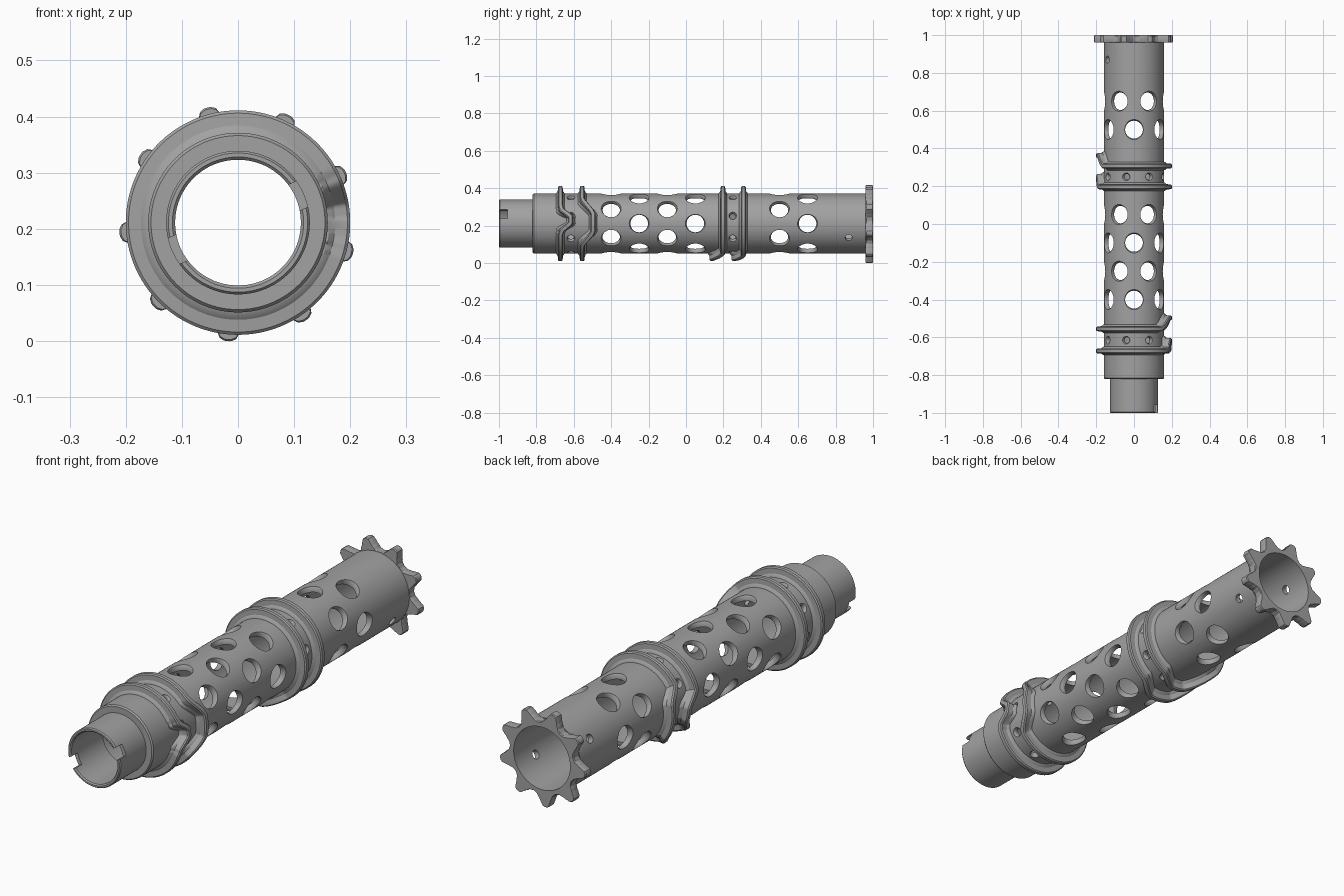
import bpy, bmesh, math
from mathutils import Matrix, Vector

AXIS_Z = 0.211
BORE = 0.137

if "Cube" in bpy.data.objects:
    bpy.data.objects.remove(bpy.data.objects["Cube"])

steel = bpy.data.materials.new("grey_steel")
steel.use_nodes = True
steel.diffuse_color = (0.36, 0.36, 0.36, 1)
steel.node_tree.nodes["Principled BSDF"].inputs["Base Color"].default_value = (0.36, 0.36, 0.36, 1)


def make(name, bm):
    bmesh.ops.recalc_face_normals(bm, faces=bm.faces)
    mesh = bpy.data.meshes.new(name)
    bm.to_mesh(mesh)
    bm.free()
    mesh.materials.append(steel)
    obj = bpy.data.objects.new(name, mesh)
    bpy.context.collection.objects.link(obj)
    return obj


def smooth(obj):
    bpy.ops.object.select_all(action="DESELECT")
    obj.select_set(True)
    bpy.context.view_layer.objects.active = obj
    bpy.ops.object.shade_smooth_by_angle(angle=math.radians(30))


def sweep(name, section, steps):
    """Sweep a closed (radius, y) section around the drum axis."""
    bm = bmesh.new()
    rings = []
    for i in range(steps):
        deg = 360 * i / steps
        c, s = math.cos(math.radians(deg)), math.sin(math.radians(deg))
        rings.append([bm.verts.new((r * c, y, AXIS_Z + r * s)) for r, y in section(deg)])
    n = len(rings[0])
    for i in range(steps):
        a, b = rings[i], rings[(i + 1) % steps]
        for j in range(n):
            k = (j + 1) % n
            bm.faces.new((a[j], a[k], b[k], b[j]))
    return make(name, bm)


def keyed(keys, x):
    """Eased interpolation between (position, value) keys."""
    if x <= keys[0][0]:
        return keys[0][1]
    for (x0, v0), (x1, v1) in zip(keys, keys[1:]):
        if x <= x1:
            t = (x - x0) / (x1 - x0)
            return v0 + (v1 - v0) * (0.5 * t + 0.5 * t * t * (3 - 2 * t))
    return keys[-1][1]


# Hollow drum with a narrower front sleeve
DRUM = [(0.117, -1), (0.124, -1), (0.128, -0.995), (0.128, -0.82),
        (0.155, -0.82), (0.16, -0.814), (0.16, 0.96), (BORE, 0.96),
        (BORE, -0.76), (0.112, -0.78), (0.112, -0.995)]
drum = sweep("drum_body", lambda deg: DRUM, 128)

# Cutters for the holes and sleeve notches
cut = bmesh.new()


def drill(y, deg, steps):
    """Add a radial plug whose (depth, radius) steps run outwards."""
    sides = 32
    a = math.radians(deg)
    out = Vector((math.cos(a), 0, math.sin(a)))
    side = Vector((-math.sin(a), 0, math.cos(a)))
    centre = Vector((0, y, AXIS_Z))
    rings = []
    for depth, rad in steps:
        ring = []
        for i in range(sides):
            t = math.tau * i / sides
            ring.append(cut.verts.new(centre + out * depth + side * rad * math.cos(t)
                                      + Vector((0, rad * math.sin(t), 0))))
        rings.append(ring)
    for p, q in zip(rings, rings[1:]):
        for i in range(sides):
            k = (i + 1) % sides
            cut.faces.new((p[i], p[k], q[k], q[i]))
    cut.faces.new(rings[0])
    cut.faces.new(rings[-1])


WIDE = [(0.12, 0.047), (0.148, 0.047), (0.168, 0.058)]
SMALL = [(0.11, 0.016), (0.152, 0.016), (0.168, 0.026)]
PIN = [(0.11, 0.019), (0.18, 0.019)]

# Staggered rows of large lightening holes
for y, start in ((-0.4, 30), (-0.25, 0), (-0.1, 30), (0.05, 0), (0.5, 30), (0.65, 0)):
    for k in range(6):
        drill(y, start + 60 * k, WIDE)
# Small holes in each groove
for y in (-0.615, 0.25):
    for k in range(8):
        drill(y, 15 + 45 * k, SMALL)
# Cross pin holes near the star end
for deg in (-28, 152):
    drill(0.87, deg, PIN)
# Opposed notches in the sleeve mouth
for deg in (24, 204):
    rot = Matrix.Rotation(math.radians(-deg), 4, "Y")
    place = Matrix.Translation((0, -1, AXIS_Z)) @ rot @ Matrix.Translation((0.12, 0, 0))
    bmesh.ops.create_cube(cut, size=1, matrix=place @ Matrix.Diagonal((0.06, 0.09, 0.05, 1)))

cutter = make("hole_cutter", cut)
cutter.hide_render = True
mod = drum.modifiers.new("holes", "BOOLEAN")
mod.operation = "DIFFERENCE"
mod.solver = "EXACT"
mod.object = cutter
bpy.context.view_layer.objects.active = drum
bpy.ops.object.modifier_apply(modifier=mod.name)
bpy.data.objects.remove(cutter)
smooth(drum)

# Raised guide rails: (half width, radius) from the root fillet to the crest
RAIL = [(0.024, 0.15), (0.022, 0.163), (0.014, 0.173), (0.0125, 0.195), (0.008, 0.2)]


def rail(name, y0, keys):
    def offset(deg):
        start = keys[0][0]
        return keyed(keys, (deg - start) % 360 + start)

    def section(deg):
        y = y0 + offset(deg)
        slope = (offset(deg + 1) - offset(deg - 1)) / (0.18 * math.radians(2))
        widen = math.hypot(1, slope)
        return ([(r, y - w * widen) for w, r in RAIL]
                + [(r, y + w * widen) for w, r in reversed(RAIL)])
    smooth(sweep(name, section, 240))


rail("front_rail_outer", -0.672, [(-20, 0), (-13, 0.006), (2, 0.055), (10, 0.055), (24, 0.006), (31, 0)])
rail("front_rail_inner", -0.555, [(-38, 0), (-12, 0.058), (15, 0.058), (43, 0)])
rail("rear_rail_inner", 0.197, [(165, 0), (185, 0.055), (200, 0.055), (245, -0.058), (277, -0.058), (305, 0)])
rail("rear_rail_outer", 0.307, [(147, 0), (168, 0.055), (215, 0.055), (255, -0.05), (272, -0.05), (298, 0)])

# Nine toothed detent star on the back end
TOOTH = [(1.5, 0.212), (4, 0.208), (6, 0.196), (9, 0.18), (14, 0.163), (20, 0.158)]


def star_section(deg):
    r = keyed(TOOTH, abs((deg - 25 + 20) % 40 - 20))
    return [(BORE, 0.96), (r - 0.003, 0.96), (r, 0.964), (r, 0.996), (r - 0.003, 1), (BORE, 1)]


smooth(sweep("detent_star", star_section, 360))
